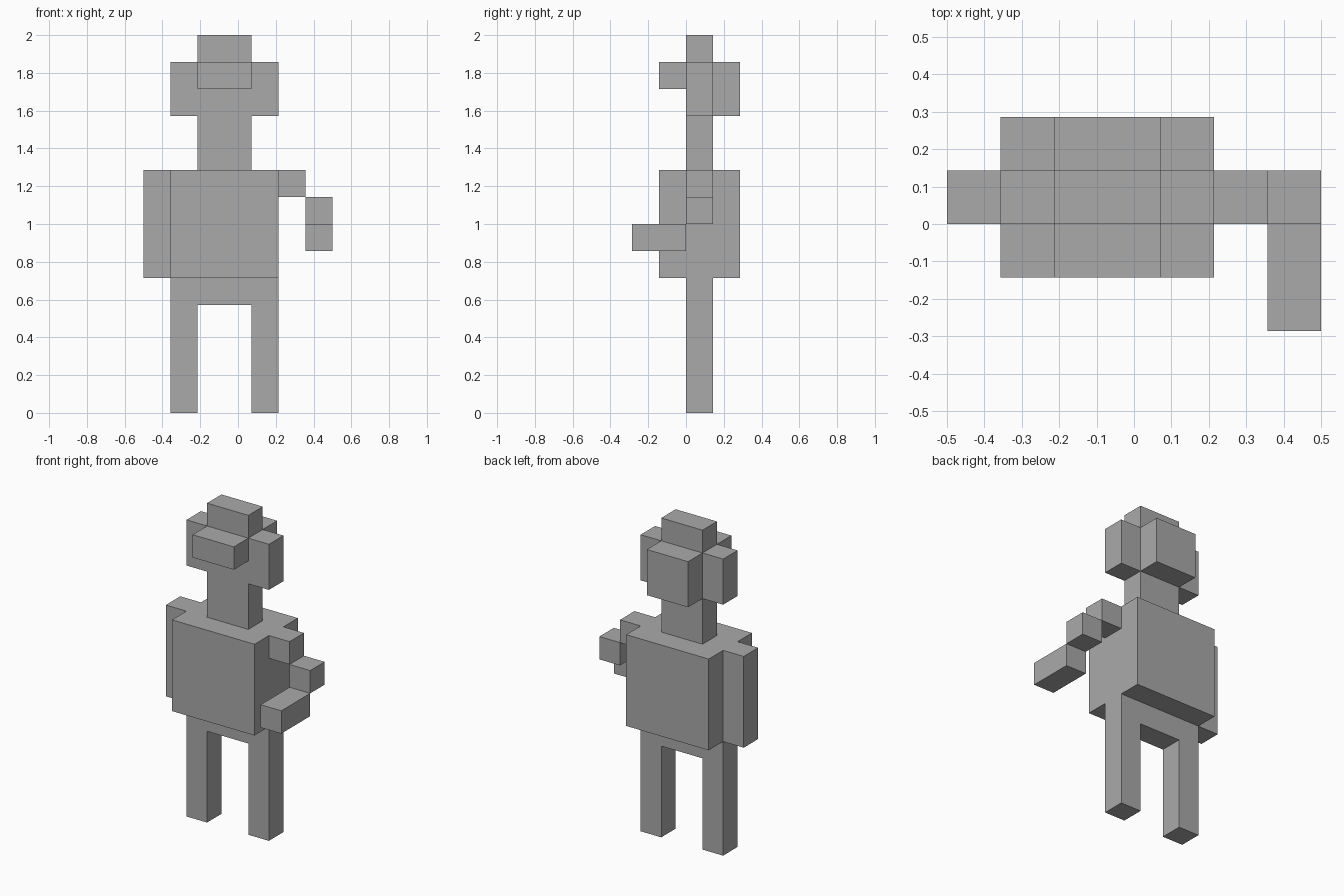
import bpy
import bmesh
from mathutils import Matrix, Vector

if "Cube" in bpy.data.objects:
    bpy.data.objects.remove(bpy.data.objects["Cube"], do_unlink=True)

UNIT = 1 / 7  # edge of one building block
ORIGIN = Vector((-3.5, -2, 0))  # corner of the block grid

grey = bpy.data.materials.new("plain grey")
grey.use_nodes = True
colour = (0.4, 0.4, 0.4, 1)
grey.diffuse_color = colour
grey.node_tree.nodes["Principled BSDF"].inputs["Base Color"].default_value = colour


def block(name, corner, size):
    """Box given by its lowest corner and size, counted in blocks."""
    corner, size = Vector(corner), Vector(size)
    bm = bmesh.new()
    place = Matrix.Translation((ORIGIN + corner + size / 2) * UNIT)
    bmesh.ops.create_cube(bm, size=1, matrix=place @ Matrix.Diagonal(size * UNIT).to_4x4())
    mesh = bpy.data.meshes.new(name)
    bm.to_mesh(mesh)
    bm.free()
    mesh.materials.append(grey)
    obj = bpy.data.objects.new(name, mesh)
    bpy.context.collection.objects.link(obj)


# Legs, hips and torso
for side, x in (("right", 1), ("left", 4)):
    block(side + "_leg", (x, 2, 0), (1, 1, 4))
block("hips", (1, 2, 4), (4, 1, 1))
block("torso", (1, 1, 5), (4, 3, 4))

# Hanging right arm, bent left arm reaching forward
block("right_arm", (0, 2, 5), (1, 1, 4))
block("left_shoulder", (5, 2, 8), (1, 1, 1))
block("left_elbow", (6, 2, 7), (1, 1, 1))
block("left_forearm", (6, 0, 6), (1, 2, 1))

# Neck and head
block("neck", (2, 2, 9), (2, 1, 2))
block("head", (2, 2, 11), (2, 1, 3))
for side, x in (("right", 1), ("left", 4)):
    block(side + "_head_side", (x, 2, 11), (1, 1, 2))
block("head_back", (2, 3, 11), (2, 1, 2))
block("face_front", (2, 1, 12), (2, 1, 1))
